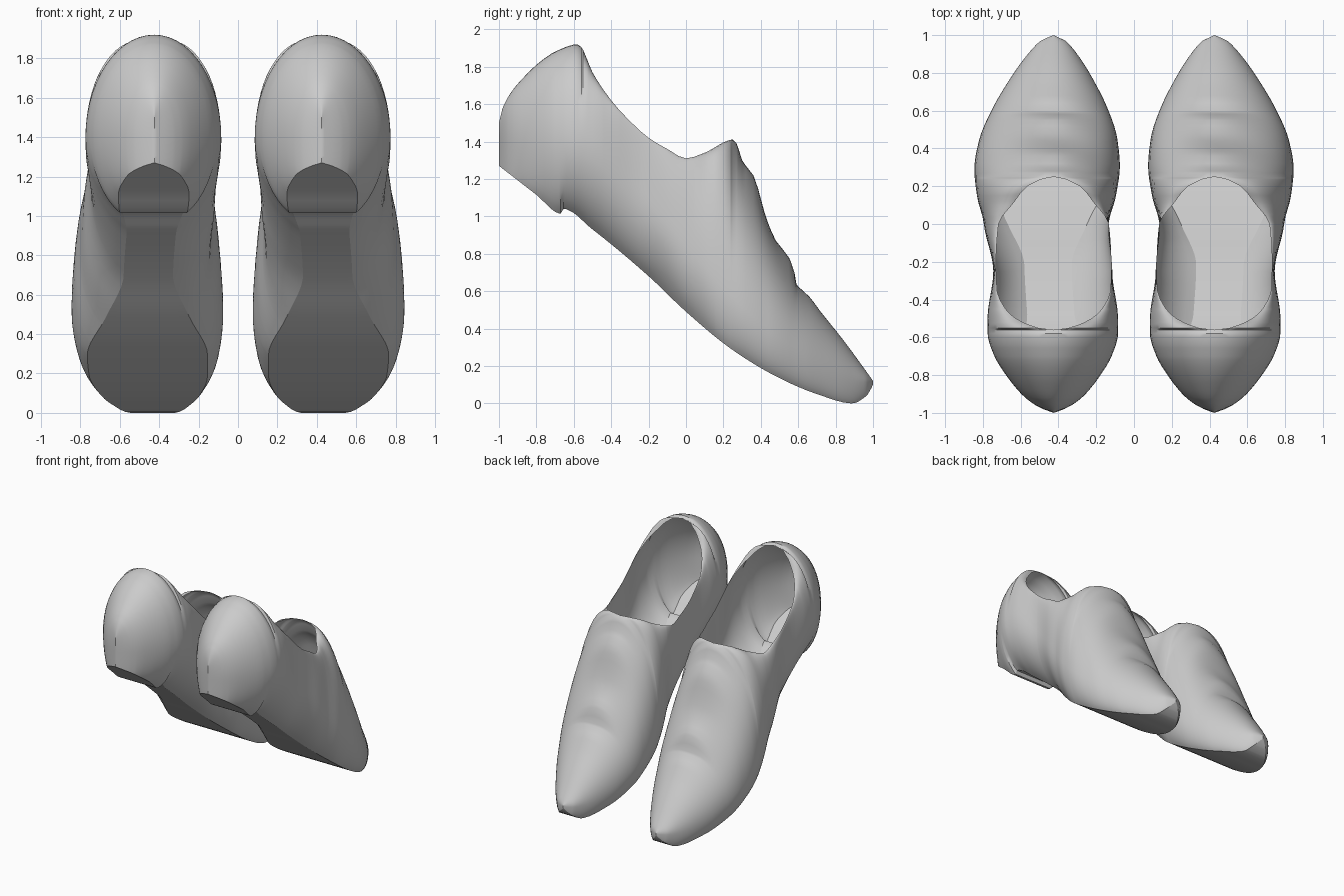
import bpy, bmesh, math

if "Cube" in bpy.data.objects:
    bpy.data.objects.remove(bpy.data.objects["Cube"])

# Profile tables along the shoe: (y, value), heel at -1, toe at +1
BOTTOM = [(-1, 1.27), (-.8, 1.115), (-.67, 1.015), (-.655, 1.04), (-.5, .93), (-.2, .68), (0, .49),
          (.25, .285), (.5, .135), (.7, .05), (.89, 0), (.97, .045), (1, .10)]
TOP = [(-1, 1.5), (-.98, 1.58), (-.93, 1.67), (-.88, 1.73), (-.8, 1.81), (-.7, 1.88), (-.58, 1.92),
       (-.56, 1.905), (-.5, 1.77), (-.4, 1.62), (-.3, 1.51), (-.2, 1.42), (-.1, 1.36), (0, 1.31),
       (.1, 1.34), (.25, 1.41), (.27, 1.39), (.30, 1.30), (.36, 1.22), (.385, 1.15), (.42, 1.02),
       (.48, .87), (.55, .78), (.58, .70), (.59, .64), (.66, .57), (.72, .49), (.84, .34),
       (.95, .19), (1, .12)]
TOP_PLAIN = [(.25, 1.41), (.4, 1.08), (.5, .85), (.6, .65), (.72, .49)]
WIDTH = [(-1, 0), (-.98, .055), (-.95, .11), (-.9, .17), (-.8, .25), (-.7, .31), (-.58, .345),
         (-.5, .345), (-.25, .315), (0, .33), (.15, .368), (.3, .385), (.45, .365), (.6, .31),
         (.8, .2), (.9, .13), (.97, .065), (1, 0)]
WIDE_Z = [(-1, 1.4), (-.7, 1.41), (-.5, 1.37), (-.25, 1.12), (0, .84), (.3, .52), (.6, .28),
          (.8, .16), (.9, .12), (1, .11)]
SOLE = [(-1, 0), (-.97, .08), (-.9, .145), (-.8, .18), (-.66, .168), (-.47, .125), (-.22, .125),
        (0, .21), (.23, .305), (.4, .3), (.6, .25), (.8, .16), (.9, .1), (.97, .05), (1, 0)]
COLLAR = [(-.56, 0), (-.55, .08), (-.53, .14), (-.5, .20), (-.45, .255), (-.35, .3), (-.2, .305),
          (0, .292), (.05, .265), (.1, .222), (.2, .14), (.235, .07), (.25, 0)]
CENTRE = [(-1, .425), (-.5, .43), (-.25, .43), (0, .465), (.3, .46), (.6, .445), (1, .427)]
SOLE_CENTRE = [(-1, .425), (-.66, .43), (-.22, .455), (.23, .46), (.6, .445), (1, .427)]


def at(table, y):
    """Monotone cubic interpolation of a profile table."""
    if y <= table[0][0]:
        return table[0][1]
    if y >= table[-1][0]:
        return table[-1][1]

    def slope(i):
        return (table[i + 1][1] - table[i][1]) / (table[i + 1][0] - table[i][0])

    def tangent(i):
        if i == 0:
            return slope(0)
        if i == len(table) - 1:
            return slope(i - 1)
        a, b = slope(i - 1), slope(i)
        return 0 if a * b <= 0 else 2 * a * b / (a + b)

    i = max(k for k in range(len(table) - 1) if table[k][0] <= y)
    h = table[i + 1][0] - table[i][0]
    t = (y - table[i][0]) / h
    return ((2 * t**3 - 3 * t**2 + 1) * table[i][1] + (t**3 - 2 * t**2 + t) * h * tangent(i)
            + (3 * t**2 - 2 * t**3) * table[i + 1][1] + (t**3 - t**2) * h * tangent(i + 1))


def half_section(y, side):
    """One side of the upper at station y, from sole edge up to the collar or crown."""
    zb, zt, zw = at(BOTTOM, y), at(TOP, y), at(WIDE_Z, y)
    w, s, c = at(WIDTH, y), at(SOLE, y), at(COLLAR, y)
    s = min(s, w * .92)
    xs, xc = at(SOLE_CENTRE, y), at(CENTRE, y)
    base = at(TOP_PLAIN, y) if .25 < y < .72 else zt
    pts = []
    for i in range(9):
        t = i / 8
        a = t * math.pi / 2
        k = math.sin(a)
        x = (xs + side * s) * (1 - k) + (xc + side * w) * k
        pts.append((x, y, zb + (zw - zb) * (.5 * t + .5 * (1 - math.cos(a)))))
    for i in range(1, 15):
        a = i / 14 * math.pi / 2
        k, up = max(math.cos(a), 0), math.sin(a)
        x = (xc + side * w) * k + (.425 + side * c) * (1 - k)
        # creases fade out away from the crown
        pts.append((x, y, zw + (base - zw) * up + (zt - base) * up**10))
    return pts


def sole_section(y):
    s, xs = min(at(SOLE, y), at(WIDTH, y) * .92), at(SOLE_CENTRE, y)
    return [(xs + s * (i / 4 - 1), y, at(BOTTOM, y)) for i in range(9)]


def loft(name, groups, flip):
    """Skin each group of sections; flip mirrors the part to the other foot."""
    bm = bmesh.new()
    for rows in groups:
        grid = [[bm.verts.new((-p[0] if flip else p[0], p[1], p[2])) for p in r] for r in rows]
        for a, b in zip(grid, grid[1:]):
            for j in range(len(a) - 1):
                bm.faces.new((a[j], a[j + 1], b[j + 1], b[j]))
    bmesh.ops.remove_doubles(bm, verts=bm.verts, dist=.0005)
    bmesh.ops.dissolve_degenerate(bm, edges=bm.edges, dist=.0003)
    bmesh.ops.recalc_face_normals(bm, faces=bm.faces)
    mesh = bpy.data.meshes.new(name)
    bm.to_mesh(mesh)
    bm.free()
    ob = bpy.data.objects.new(name, mesh)
    bpy.context.collection.objects.link(ob)
    bpy.ops.object.select_all(action='DESELECT')
    ob.select_set(True)
    bpy.context.view_layer.objects.active = ob
    bpy.ops.object.shade_smooth_by_angle(angle=math.radians(40))


# Stations: even spacing plus the places where the shape turns quickly
stations = {round(-1 + i * .04, 3) for i in range(51)}
stations |= {p[0] for p in TOP + COLLAR + WIDTH} | {-.67, -.655, -.995, .99, .995, .245}
stations = sorted(stations)

for label, flip in (("right", False), ("left", True)):
    # Upper: both walls, joined along the crown wherever the collar is closed
    loft(label + "_upper", [[half_section(y, s) for y in stations] for s in (-1, 1)], flip)
    # Heel base and forward sole
    loft(label + "_heel_base", [[sole_section(y) for y in stations if y <= -.67]], flip)
    loft(label + "_sole", [[sole_section(y) for y in stations if y >= -.67]], flip)
